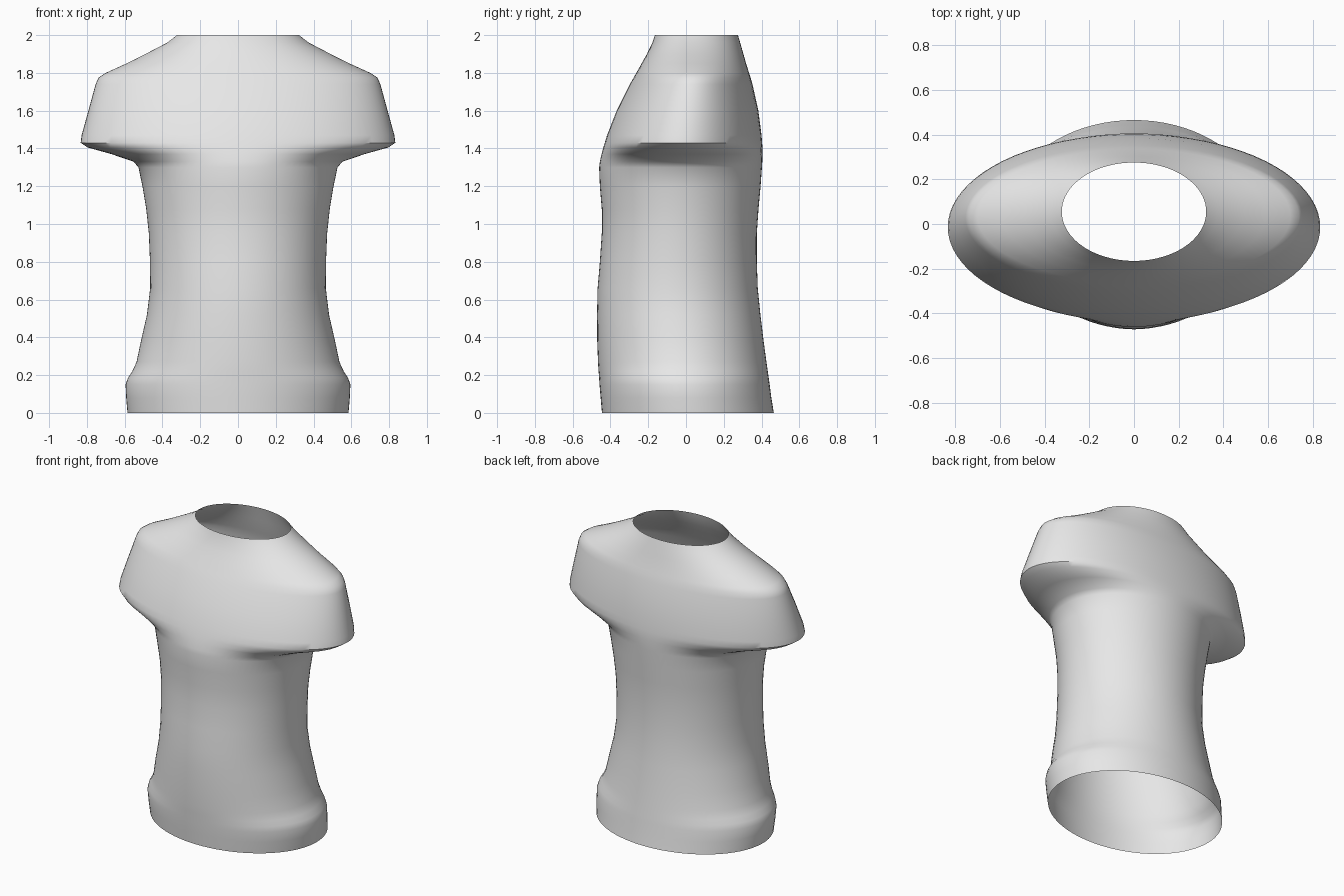
import bpy, bmesh, math

SIDES = 80

# cross-sections, bottom to top: height, half width, front y, back y
RINGS = [
    (0.00, 0.585, -0.445, 0.465),
    (0.08, 0.592, -0.452, 0.452),
    (0.15, 0.595, -0.458, 0.443),
    (0.185, 0.583, -0.460, 0.438),
    (0.22, 0.560, -0.463, 0.433),
    (0.27, 0.537, -0.466, 0.426),
    (0.38, 0.514, -0.470, 0.411),
    (0.52, 0.482, -0.471, 0.394),
    (0.66, 0.465, -0.468, 0.380),
    (0.80, 0.466, -0.456, 0.375),
    (0.95, 0.472, -0.446, 0.375),
    (1.08, 0.486, -0.446, 0.384),
    (1.20, 0.506, -0.456, 0.395),
    (1.30, 0.527, -0.460, 0.402),
    (1.33, 0.553, -0.456, 0.404),
    (1.37, 0.670, -0.447, 0.405),
    (1.405, 0.795, -0.438, 0.405),
    (1.43, 0.833, -0.430, 0.403),
    (1.47, 0.828, -0.418, 0.400),
    (1.60, 0.792, -0.367, 0.383),
    (1.74, 0.754, -0.297, 0.352),
    (1.775, 0.738, -0.277, 0.342),
    (1.80, 0.700, -0.263, 0.334),
    (1.85, 0.590, -0.235, 0.318),
    (1.90, 0.490, -0.207, 0.304),
    (1.96, 0.375, -0.178, 0.287),
    (2.00, 0.323, -0.165, 0.275),
]

# open torso shell lofted through elliptical rings
bm = bmesh.new()
loops = []
for z, w, front, back in RINGS:
    cy, ry = (front + back) / 2, (back - front) / 2
    loops.append([bm.verts.new((w * math.cos(a), cy + ry * math.sin(a), z))
                  for a in (2 * math.pi * i / SIDES for i in range(SIDES))])
for low, high in zip(loops, loops[1:]):
    for i in range(SIDES):
        j = (i + 1) % SIDES
        bm.faces.new((low[i], low[j], high[j], high[i]))

mesh = bpy.data.meshes.new("torso_shell")
bm.to_mesh(mesh)
bm.free()
torso = bpy.data.objects.new("torso_shell", mesh)
bpy.context.collection.objects.link(torso)

# single light grey
grey = bpy.data.materials.new("light grey")
grey.diffuse_color = (0.8, 0.8, 0.8, 1)
mesh.materials.append(grey)

bpy.context.view_layer.objects.active = torso
torso.select_set(True)
bpy.ops.object.shade_smooth_by_angle(angle=math.radians(40))
